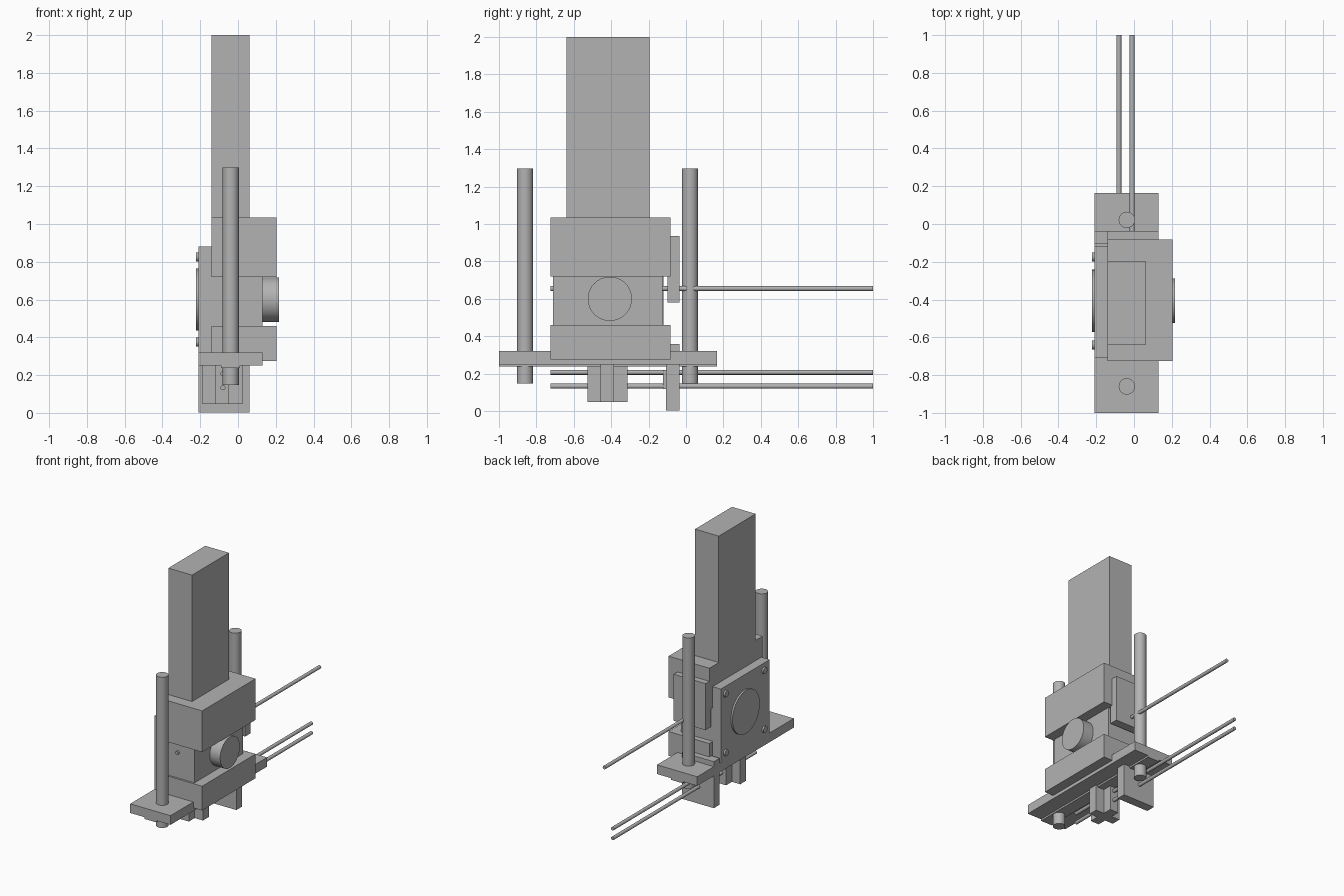
import bpy
import bmesh
import math
from mathutils import Matrix

cube = bpy.data.objects.get("Cube")
if cube:
    bpy.data.objects.remove(cube, do_unlink=True)

grey = bpy.data.materials.new("plain grey")
grey.use_nodes = True
colour = (0.45, 0.45, 0.45, 1)
grey.diffuse_color = colour
grey.node_tree.nodes["Principled BSDF"].inputs["Base Color"].default_value = colour


def finish(name, bm, smooth=False):
    mesh = bpy.data.meshes.new(name)
    bmesh.ops.recalc_face_normals(bm, faces=bm.faces)
    bm.to_mesh(mesh)
    bm.free()
    mesh.materials.append(grey)
    obj = bpy.data.objects.new(name, mesh)
    bpy.context.collection.objects.link(obj)
    if smooth:
        bpy.ops.object.select_all(action="DESELECT")
        obj.select_set(True)
        bpy.context.view_layer.objects.active = obj
        bpy.ops.object.shade_smooth_by_angle(angle=math.radians(35))
    return obj


def box(name, xs, ys, zs):
    bm = bmesh.new()
    bmesh.ops.create_cube(bm, size=1)
    for v in bm.verts:
        v.co = [(r[0] + r[1]) / 2 + c * (r[1] - r[0]) for c, r in zip(v.co, (xs, ys, zs))]
    return finish(name, bm)


def rod(name, axis, start, end, centre, radius, sides=40):
    """Cylinder along an axis; centre gives the two other coordinates in order."""
    turn = {"x": Matrix.Rotation(math.pi / 2, 4, "Y"),
            "y": Matrix.Rotation(math.pi / 2, 4, "X"),
            "z": Matrix.Identity(4)}[axis]
    place = list(centre)
    place.insert("xyz".index(axis), (start + end) / 2)
    bm = bmesh.new()
    bmesh.ops.create_cone(bm, cap_ends=True, segments=sides, radius1=radius, radius2=radius,
                          depth=end - start, matrix=Matrix.Translation(place) @ turn)
    return finish(name, bm, True)


# Tall block, clamps and motor body
box("tall_block", (-0.14, 0.06), (-0.64, -0.195), (1.03, 2.0))
box("upper_clamp", (-0.14, 0.205), (-0.725, -0.082), (0.72, 1.035))
box("lower_clamp", (-0.14, 0.205), (-0.725, -0.082), (0.275, 0.46))
box("motor_body", (-0.14, 0.13), (-0.71, -0.125), (0.45, 0.73))
rod("motor_knob", "x", 0.12, 0.217, (-0.407, 0.6), 0.118, 64)

# Square side plate with its disc and four screws
box("side_plate", (-0.21, -0.14), (-0.71, -0.12), (0.25, 0.88))
rod("side_disc", "x", -0.223, -0.2, (-0.407, 0.6), 0.165, 64)
for y in (-0.64, -0.175):
    for z in (0.375, 0.825):
        rod("plate_screw", "x", -0.223, -0.2, (y, z), 0.024, 24)

# Base plate and the shallow rail below it
box("base_plate", (-0.21, 0.13), (-1.0, 0.165), (0.25, 0.32))
box("base_rail", (-0.09, 0.01), (-1.0, 0.165), (0.237, 0.251))

# Upright guide rods
for y in (-0.86, 0.022):
    rod("upright_rod", "z", 0.148, 1.298, (-0.038, y), 0.043)

# Long push rods
for x, z in ((-0.01, 0.655), (-0.08, 0.207), (-0.08, 0.133)):
    rod("push_rod", "y", -0.725, 1.0, (x, z), 0.013, 24)

# Plates carrying the push rods
box("upper_rod_plate", (-0.14, 0.13), (-0.1, -0.036), (0.58, 0.935))
box("lower_rod_plate", (-0.21, 0.06), (-0.106, -0.036), (0.003, 0.358))
box("rod_collar", (-0.1, -0.06), (-0.123, -0.1), (0.118, 0.22))

# Cross-shaped foot, extruded downward from a plus profile
bm = bmesh.new()
long, short = 0.106, 0.036
quarter = ((long, -short), (long, short), (short, short))
ring = []
for turn in range(4):
    c, s = round(math.cos(turn * math.pi / 2)), round(math.sin(turn * math.pi / 2))
    ring += [bm.verts.new((-0.083 + c * x - s * y, -0.42 + s * x + c * y, 0.047))
             for x, y in quarter]
foot = bm.faces.new(ring)
top = bmesh.ops.extrude_face_region(bm, geom=[foot], use_keep_orig=True)["geom"]
for v in top:
    if isinstance(v, bmesh.types.BMVert):
        v.co.z = 0.252
finish("cross_foot", bm)
